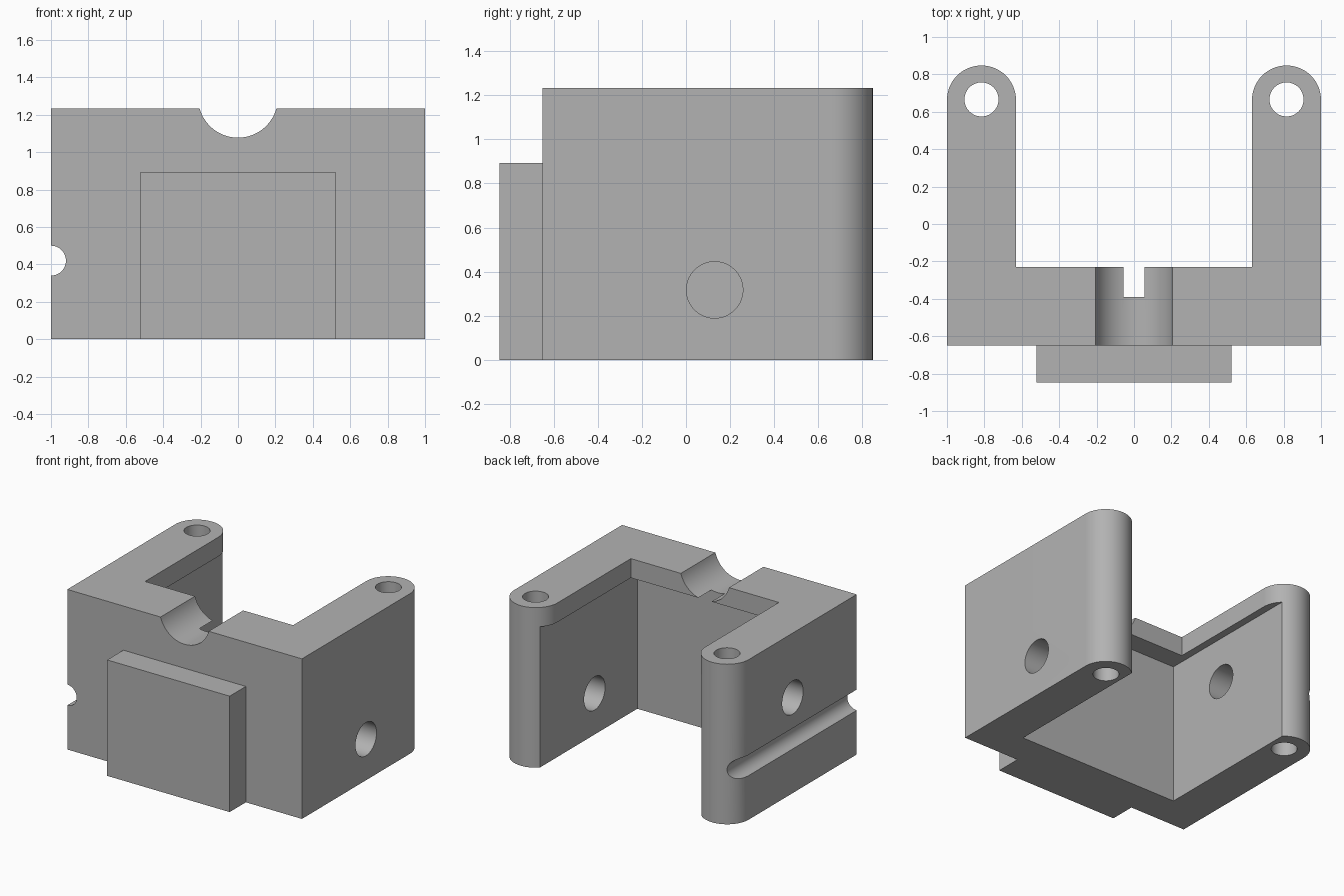
import bpy, bmesh
from math import pi, sin, cos
from mathutils import Matrix

if "Cube" in bpy.data.objects:
    bpy.data.objects.remove(bpy.data.objects["Cube"], do_unlink=True)

HEIGHT, FRONT = 1.233, -0.65
ARM_R, ARM_X, ARM_Y = 0.1845, 0.8155, 0.663

grey = bpy.data.materials.new("plain grey")
grey.use_nodes = True
colour = (0.448, 0.448, 0.448, 1)
grey.diffuse_color = colour
grey.node_tree.nodes["Principled BSDF"].inputs["Base Color"].default_value = colour


def finish(name, bm):
    bmesh.ops.recalc_face_normals(bm, faces=bm.faces[:])
    mesh = bpy.data.meshes.new(name)
    bm.to_mesh(mesh)
    bm.free()
    mesh.materials.append(grey)
    obj = bpy.data.objects.new(name, mesh)
    bpy.context.collection.objects.link(obj)
    return obj


def box(name, lo, hi):
    bm = bmesh.new()
    bmesh.ops.create_cube(bm, size=1)
    for v in bm.verts:
        v.co = [a + (b - a) * (c + 0.5) for a, b, c in zip(lo, hi, v.co)]
    return finish(name, bm)


def rod(name, centre, radius, length, axis):
    turn = {"X": Matrix.Rotation(pi / 2, 4, "Y"),
            "Y": Matrix.Rotation(pi / 2, 4, "X"), "Z": Matrix()}[axis]
    bm = bmesh.new()
    bmesh.ops.create_cone(bm, cap_ends=True, segments=72, radius1=radius,
                          radius2=radius, depth=length,
                          matrix=Matrix.Translation(centre) @ turn)
    return finish(name, bm)


def cut(target, cutter):
    mod = target.modifiers.new(cutter.name, "BOOLEAN")
    mod.operation, mod.solver, mod.object = "DIFFERENCE", "EXACT", cutter
    bpy.context.view_layer.objects.active = target
    bpy.ops.object.modifier_apply(modifier=mod.name)
    bpy.data.objects.remove(cutter, do_unlink=True)


# U-shaped bracket with round arm ends
half = [(1, FRONT)]
for i in range(33):
    a = pi * i / 32
    half.append((ARM_X + ARM_R * cos(a), ARM_Y + ARM_R * sin(a)))
half.append((ARM_X - ARM_R, -0.23))
outline = half + [(-x, y) for x, y in reversed(half)]
bm = bmesh.new()
base = bm.faces.new([bm.verts.new((x, y, 0)) for x, y in outline])
top = bmesh.ops.extrude_face_region(bm, geom=[base], use_keep_orig=True)["geom"]
bmesh.ops.translate(bm, vec=(0, 0, HEIGHT),
                    verts=[g for g in top if isinstance(g, bmesh.types.BMVert)])
bracket = finish("bracket_body", bm)

# Recess below the inner top lip
cut(bracket, box("recess", (-0.688, -0.39, -0.2), (0.688, 1.2, 1.085)))

# Upright pin holes in the arm ends
for side in (-1, 1):
    cut(bracket, rod("pin_hole", (side * ARM_X, 0.666, 0.6), 0.091, 2, "Z"))

# Cross holes, at a different height in each arm
for side, z in ((1, 0.317), (-1, 0.737)):
    cut(bracket, rod("cross_hole", (side * 0.85, 0.13, z), 0.128, 0.6, "X"))

# Round channel across the front wall and groove along the right arm
cut(bracket, rod("top_channel", (0, -0.4, 1.2905), 0.213, 1, "Y"))
cut(bracket, rod("side_groove", (-1, 0, 0.42), 0.08, 3, "Y"))

# Raised front plate
plate = box("front_plate", (-0.522, -0.847, 0), (0.522, FRONT, 0.893))

# Smooth the round walls, keep the edges sharp
bpy.context.view_layer.update()
bpy.ops.object.select_all(action="DESELECT")
for obj in (bracket, plate):
    obj.select_set(True)
bpy.context.view_layer.objects.active = bracket
bpy.ops.object.shade_smooth_by_angle(angle=pi / 6)
